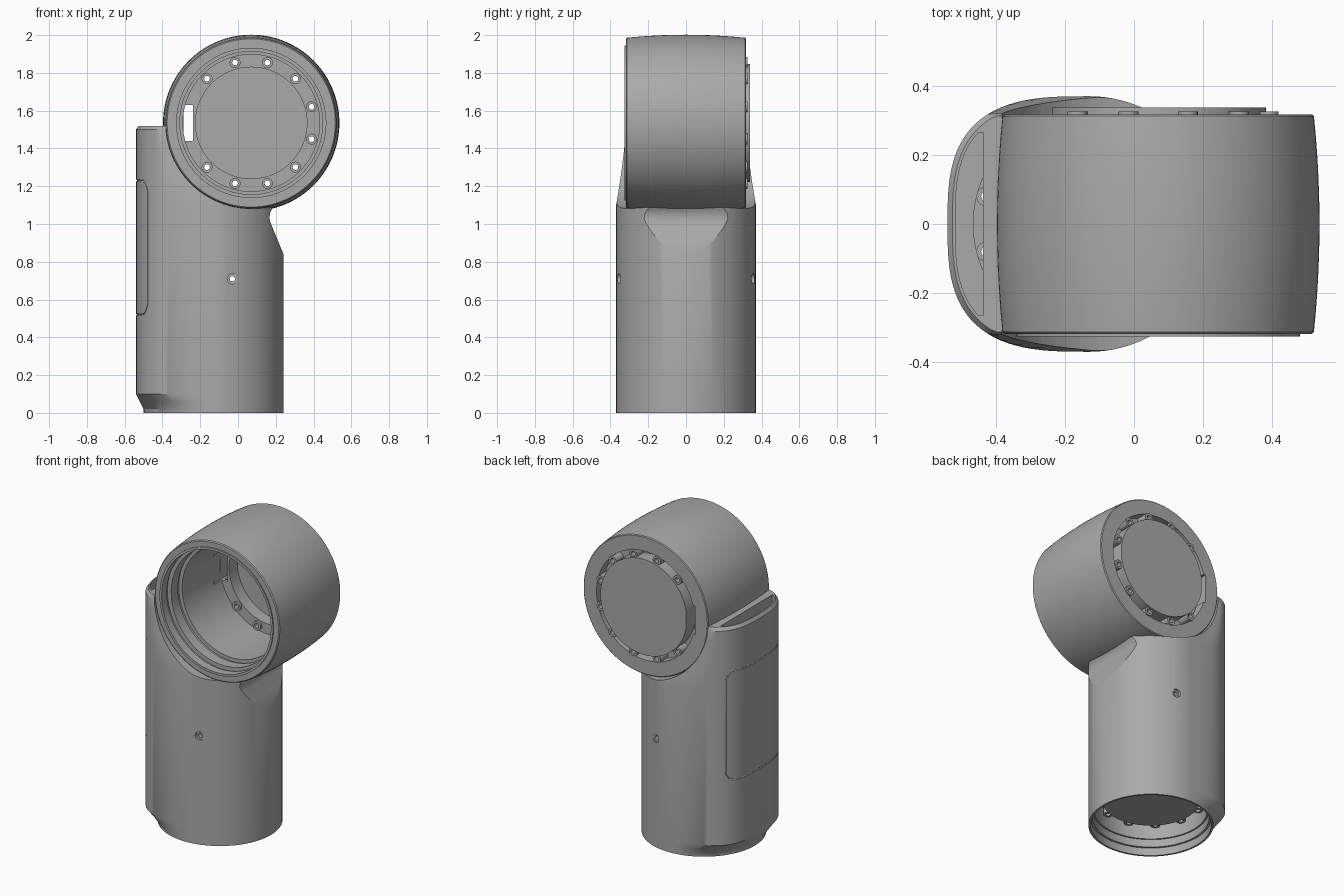
import bpy, bmesh, math
from mathutils import Matrix, Vector

if "Cube" in bpy.data.objects:
    bpy.data.objects.remove(bpy.data.objects["Cube"], do_unlink=True)

GREY = (0.40, 0.40, 0.40, 1)
mat = bpy.data.materials.new("housing grey")
mat.use_nodes = True
mat.diffuse_color = GREY
bsdf = mat.node_tree.nodes["Principled BSDF"]
bsdf.inputs["Base Color"].default_value = GREY
bsdf.inputs["Roughness"].default_value = 0.6

AXIS_X, HEAD_X, HEAD_Z, R = -0.13, 0.07, 1.535, 0.37
TO_BACK = Matrix.Translation((HEAD_X, 0, HEAD_Z)) @ Matrix.Rotation(-math.pi / 2, 4, "X")
TO_FLOOR = Matrix.Translation((AXIS_X, 0, 0.5)) @ Matrix.Rotation(math.pi, 4, "X")


def finish(bm, name, matrix=Matrix()):
    bmesh.ops.remove_doubles(bm, verts=bm.verts, dist=1e-5)
    bm.transform(matrix)
    bmesh.ops.recalc_face_normals(bm, faces=bm.faces)
    me = bpy.data.meshes.new(name)
    bm.to_mesh(me)
    bm.free()
    me.materials.append(mat)
    ob = bpy.data.objects.new(name, me)
    bpy.context.collection.objects.link(ob)
    return ob


def revolve(name, profile, matrix, closed=False, steps=96):
    """Spin (radius, height) points about local z."""
    bm = bmesh.new()
    vs = [bm.verts.new((r, 0, h)) for r, h in profile]
    pairs = list(zip(vs, vs[1:])) + ([(vs[-1], vs[0])] if closed else [])
    edges = [bm.edges.new(p) for p in pairs]
    bmesh.ops.spin(bm, geom=vs + edges, axis=(0, 0, 1), cent=(0, 0, 0),
                   angle=2 * math.pi, steps=steps, use_merge=False)
    return finish(bm, name, matrix)


def rod(name, radius, low, high, matrix, steps=96):
    return revolve(name, [(0, low), (radius, low), (radius, high), (0, high)], matrix, steps=steps)


def prism(name, points, offset):
    """Extrude a flat polygon along an offset vector."""
    bm = bmesh.new()
    face = bm.faces.new([bm.verts.new(p) for p in points])
    out = bmesh.ops.extrude_face_region(bm, geom=[face])
    bmesh.ops.translate(bm, vec=offset, verts=[v for v in out["geom"] if isinstance(v, bmesh.types.BMVert)])
    return finish(bm, name)


def activate(ob):
    bpy.ops.object.select_all(action="DESELECT")
    ob.select_set(True)
    bpy.context.view_layer.objects.active = ob


def cut(target, cutter):
    cutter.hide_render = True
    mod = target.modifiers.new("cut", "BOOLEAN")
    mod.operation, mod.solver, mod.object = "DIFFERENCE", "EXACT", cutter
    activate(target)
    bpy.ops.object.modifier_apply(modifier=mod.name)
    bpy.data.objects.remove(cutter, do_unlink=True)


def smooth(ob):
    activate(ob)
    bpy.ops.object.shade_smooth_by_angle(angle=math.radians(28))


def outline(t, power=3.0, reach=0.41, scale=1.0, limit=1.0):
    """Grip section: round on the right, squarer on the left."""
    c, s = math.cos(t), math.sin(t)
    p, a = (2.0, R) if c > 0 else (power, reach)
    x = math.copysign(abs(c) ** (2 / p), c) * a * scale
    y = math.copysign(abs(s) ** (2 / p), s) * R * scale
    return AXIS_X + x, max(-limit, min(limit, y))


# Grip: round foot growing into a squared back, narrowing to the head
N = 96
angles = [2 * math.pi * i / N for i in range(N)]
levels = [(0, 2, R, 1, 1), (0.02, 2.05, R, 1, 1), (0.06, 2.4, 0.39, 1, 1), (0.1, 3, 0.41, 1, 1)]
levels += [(1.1 + 0.4 * k / 6, 3, 0.41, 1, 0.32 + 0.05 * (1 - k / 6) ** 1.4) for k in range(7)]
levels.append((1.52, 3, 0.41, 0.965, 0.312))
bm = bmesh.new()
rings = [[bm.verts.new((*outline(t, p, a, s, lim), z)) for t in angles] for z, p, a, s, lim in levels]
for low, high in zip(rings, rings[1:]):
    for i in range(N):
        j = (i + 1) % N
        bm.faces.new((low[i], low[j], high[j], high[i]))
bm.faces.new(rings[0])
bm.faces.new(rings[-1])
grip = finish(bm, "grip")

# Stepped hollow entered from below
cut(grip, revolve("bore", [(0, -0.1), (0.358, -0.1), (0.358, 0.05), (0.345, 0.05), (0.345, 0.1),
                           (0.335, 0.1), (0.335, 0.9), (0, 0.9)], Matrix.Translation((AXIS_X, 0, 0))))
# Seat of the head, and the sloped relief beneath it
cut(grip, rod("seat", 0.453, -0.6, 0.6, TO_BACK))
relief = [(0.245, 0.83), (0.175, 1.0), (0.166, 1.03), (0.17, 1.06), (0.19, 1.1), (0.5, 1.1), (0.5, 0.83)]
cut(grip, prism("relief", [(x, -0.6, z) for x, z in relief], (0, 1.2, 0)))
# Slot in the top behind the head
slot = [outline(t, scale=0.945, limit=0.265) for t in angles]
cut(grip, prism("slot", [(x, y, 0.8) for x, y in slot if x < -0.43], (0, 0, 0.9)))
# Screw holes front and rear
for side in (1, -1):
    place = Matrix.Translation((-0.03, 0, 0.71)) @ Matrix.Rotation(-side * math.pi / 2, 4, "X")
    cut(grip, revolve("screw_hole", [(0, 0.3), (0.014, 0.3), (0.014, 0.345), (0.027, 0.345),
                                     (0.027, 0.5), (0, 0.5)], place, steps=24))
# Seam around the side cover
half = [(k, 0.52) for k in range(0, 31, 3)] + [(35, 0.535), (39, 0.57), (39, 1.18), (35, 1.215)]
half += [(k, 1.23) for k in range(30, -1, -3)]
loop = half + [(-k, z) for k, z in reversed(half[1:-1])]
curve = bpy.data.curves.new("seam", "CURVE")
curve.dimensions, curve.bevel_depth, curve.bevel_resolution = "3D", 0.005, 1
spline = curve.splines.new("POLY")
spline.points.add(len(loop) - 1)
spline.use_cyclic_u = True
for point, (k, z) in zip(spline.points, loop):
    point.co = (*outline(math.pi + math.radians(k)), z, 1)
seam = bpy.data.objects.new("seam", curve)
bpy.context.collection.objects.link(seam)
activate(seam)
bpy.ops.object.convert(target="MESH")
cut(grip, bpy.context.view_layer.objects.active)
smooth(grip)

# Head: barrel shell with stepped front mouth and a closed rear coupling
barrel = [(0.467 - 0.016 * (k / 5) ** 2, 0.312 * k / 5) for k in range(5, -6, -1)]
shell = [(0, 0.338), (0.312, 0.338), (0.312, 0.25), (0.355, 0.25), (0.355, 0.317), (0.446, 0.317)]
shell += barrel + [(0.445, -0.318), (0.41, -0.318), (0.41, -0.325), (0.395, -0.325), (0.395, -0.27),
                   (0.405, -0.27), (0.405, -0.25), (0.378, -0.25), (0.378, -0.18), (0.386, -0.18),
                   (0.386, -0.16), (0.362, -0.16), (0.362, 0.23), (0.295, 0.23), (0.295, 0.315), (0, 0.315)]
head = revolve("head", shell, TO_BACK, steps=128)

# Side window through the rear flange
window = [(-0.288, 1.44), (-0.238, 1.44), (-0.238, 1.63), (-0.288, 1.63)]
cut(head, prism("window", [(x, 0.15, z) for x, z in window], (0, 0.3, 0)))

# Foot coupling set inside the bottom of the grip
foot = revolve("foot_coupling", [(0, 0.338), (0.285, 0.338), (0.285, 0.25), (0.338, 0.25),
                                 (0.338, 0.23), (0.27, 0.23), (0.27, 0.315), (0, 0.315)], TO_FLOOR)


def add_lugs(target, name, matrix, radius, count_from, count_to):
    """Ring of drilled bosses around a coupling."""
    for k in range(count_from, count_to):
        a = math.radians(15 + 30 * k)
        place = matrix @ Matrix.Translation((radius * math.cos(a), radius * math.sin(a), 0))
        cut(target, rod("drill", 0.015, 0.1, 0.5, place, 16))
        lug = revolve(name, [(0.015, 0.215), (0.029, 0.215), (0.029, 0.325), (0.015, 0.325)],
                      place, closed=True, steps=20)
        smooth(lug)


# Two bosses are left out beside the window
add_lugs(head, "head_lug", TO_BACK, 0.331, -5, 5)
add_lugs(foot, "foot_lug", TO_FLOOR, 0.308, 0, 12)
smooth(head)
smooth(foot)
